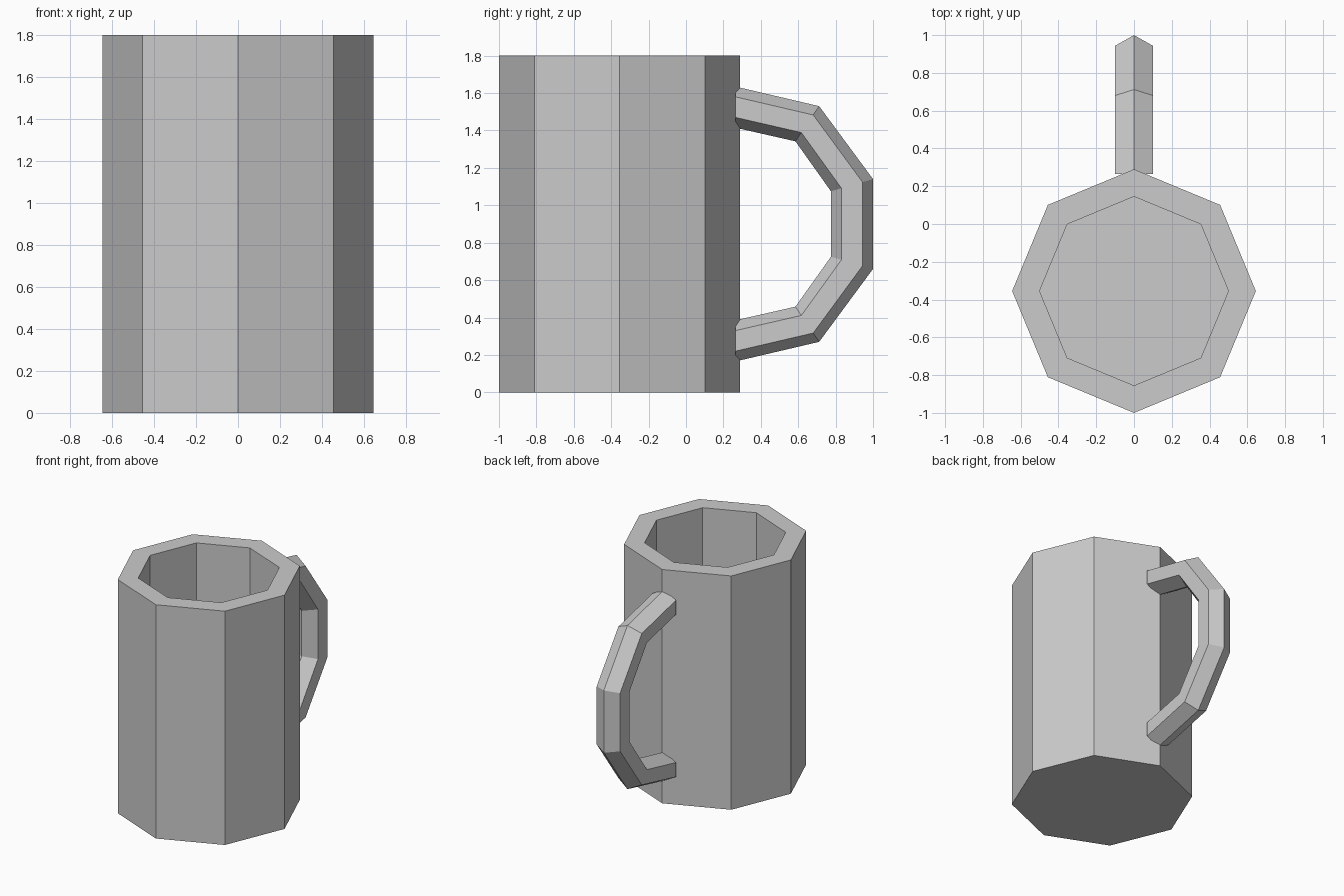
import bpy
import bmesh
from math import cos, sin, pi
from mathutils import Vector

if "Cube" in bpy.data.objects:
    bpy.data.objects.remove(bpy.data.objects["Cube"], do_unlink=True)

grey = bpy.data.materials.new("plain grey")
grey.use_nodes = True
colour = (0.6, 0.6, 0.6, 1)
grey.diffuse_color = colour
grey.node_tree.nodes["Principled BSDF"].inputs["Base Color"].default_value = colour


def loft(name, rings):
    """Skin a list of equal-sized point rings and cap both ends."""
    bm = bmesh.new()
    loops = [[bm.verts.new(p) for p in ring] for ring in rings]
    for a, b in zip(loops, loops[1:]):
        for i in range(len(a)):
            j = (i + 1) % len(a)
            bm.faces.new((a[i], a[j], b[j], b[i]))
    bm.faces.new(loops[0])
    bm.faces.new(loops[-1])
    bmesh.ops.recalc_face_normals(bm, faces=bm.faces)
    mesh = bpy.data.meshes.new(name)
    bm.to_mesh(mesh)
    bm.free()
    mesh.materials.append(grey)
    obj = bpy.data.objects.new(name, mesh)
    bpy.context.collection.objects.link(obj)
    return obj


# Eight-sided cup: up the outside, over the rim, down to the inner floor
CUP_Y = -0.355


def octagon(radius, z):
    return [(radius * cos(i * pi / 4), CUP_Y + radius * sin(i * pi / 4), z)
            for i in range(8)]


profile = [(0.645, 0), (0.645, 1.8), (0.5, 1.8), (0.5, 0.14)]
loft("cup", [octagon(r, z) for r, z in profile])

# Hexagonal handle: outer and inner ridge points (y, z), mirrored about mid height
MID_Z = 0.9
upper = [((0.264, 1.635), (0.264, 1.415)),
         ((0.712, 1.53), (0.585, 1.342)),
         ((1.0, 1.14), (0.775, 1.075))]
lower = [tuple((y, 2 * MID_Z - z) for y, z in pair) for pair in reversed(upper)]


def hexagon(outer, inner):
    o, i = Vector((0, *outer)), Vector((0, *inner))
    centre, ridge, side = (o + i) / 2, (o - i) / 2, Vector((0.115, 0, 0))
    return [centre + ridge * cos(k * pi / 3) + side * sin(k * pi / 3)
            for k in range(6)]


loft("handle", [hexagon(o, i) for o, i in upper + lower])
